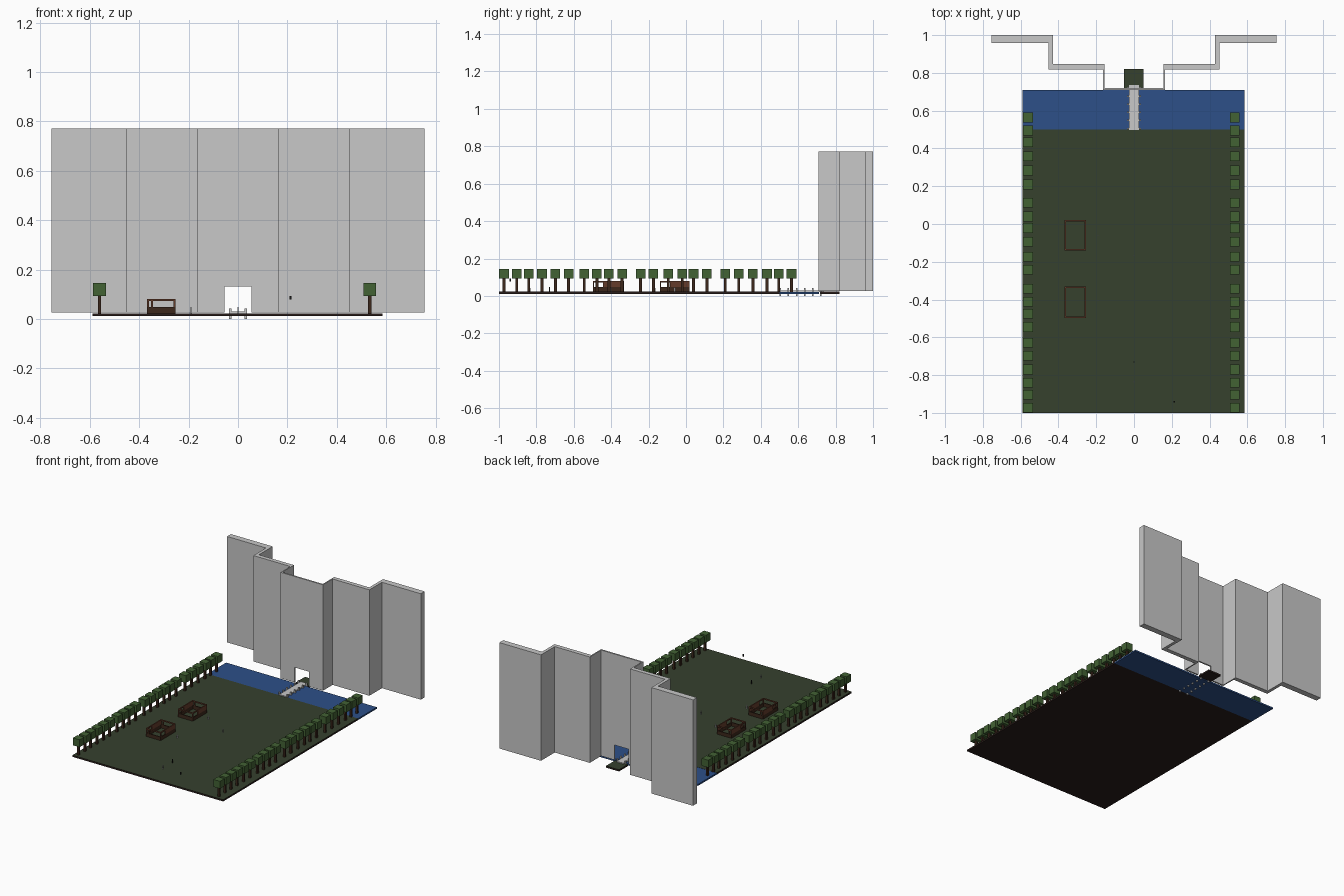
import bpy
import bmesh

cube = bpy.data.objects.get("Cube")
if cube:
    bpy.data.objects.remove(cube, do_unlink=True)


def material(name, rgb):
    m = bpy.data.materials.new(name)
    m.use_nodes = True
    m.diffuse_color = (*rgb, 1)
    m.node_tree.nodes["Principled BSDF"].inputs["Base Color"].default_value = (*rgb, 1)
    return m


STONE = material("pale grey stone", (0.58, 0.58, 0.58))
GRASS = material("dark grass green", (0.037, 0.052, 0.027))
SOIL = material("dark soil", (0.022, 0.012, 0.01))
WATER = material("moat blue", (0.026, 0.08, 0.25))
LEAF = material("leaf green", (0.055, 0.122, 0.034))
BARK = material("bark brown", (0.045, 0.02, 0.011))
TIMBER = material("red brown timber", (0.13, 0.046, 0.024))
BLACK = material("black", (0.01, 0.01, 0.01))


def finish(name, bm, *mats):
    bmesh.ops.recalc_face_normals(bm, faces=bm.faces)
    mesh = bpy.data.meshes.new(name)
    bm.to_mesh(mesh)
    bm.free()
    for m in mats:
        mesh.materials.append(m)
    obj = bpy.data.objects.new(name, mesh)
    bpy.context.collection.objects.link(obj)
    return obj


def add_box(bm, x, y, z):
    """Box from three (low, high) ranges."""
    verts = bmesh.ops.create_cube(bm, size=1)["verts"]
    for v in verts:
        for i, (lo, hi) in enumerate((x, y, z)):
            v.co[i] = lo + (v.co[i] + 0.5) * (hi - lo)


def boxes(name, mat, ranges):
    bm = bmesh.new()
    for r in ranges:
        add_box(bm, *r)
    return finish(name, bm, mat)


def around(c, half):
    return (c - half, c + half)


GROUND = 0.023

# Grass-topped earth slabs and the moat
for name, x, y in (("field", (-0.59, 0.585), (-1, 0.5)),
                   ("gate_yard", (-0.052, 0.05), (0.72, 0.82))):
    slab = boxes(name, SOIL, [(x, y, (0.011, GROUND))])
    slab.data.materials.append(GRASS)
    for f in slab.data.polygons:
        f.material_index = int(f.normal.z > 0.5)
boxes("moat_water", WATER, [((-0.59, 0.585), (0.5, 0.71), (0.011, 0.022))])

# Stepped castle wall, one half extruded from its plan and mirrored
plan = [(0.055, 0.709), (0.165, 0.709), (0.165, 0.817), (0.452, 0.817),
        (0.452, 0.957), (0.755, 0.957), (0.755, 1), (0.43, 1),
        (0.43, 0.847), (0.157, 0.847), (0.157, 0.72), (0.055, 0.72)]
for name, side in (("wall_left", 1), ("wall_right", -1)):
    bm = bmesh.new()
    base = bm.faces.new([bm.verts.new((side * x, y, 0.026)) for x, y in plan])
    top = bmesh.ops.extrude_face_region(bm, geom=[base])["geom"]
    bmesh.ops.translate(bm, vec=(0, 0, 0.746),
                        verts=[g for g in top if isinstance(g, bmesh.types.BMVert)])
    finish(name, bm, STONE)
boxes("wall_over_gate", STONE, [((-0.055, 0.055), (0.709, 0.72), (0.131, 0.772))])

# Bridge with posts standing in the moat
boxes("bridge_deck", STONE, [((-0.026, 0.026), (0.497, 0.735), (0.022, 0.03))])
boxes("bridge_posts", STONE,
      [(around(s * 0.031, 0.005), around(0.505 + 0.043 * i, 0.004), (0, 0.043))
       for s in (-1, 1) for i in range(6)])

# Rows of square trees
tree_y = [-0.973, -0.904, -0.84, -0.77, -0.698, -0.628, -0.545, -0.476,
          -0.412, -0.342, -0.243, -0.174, -0.094, -0.021, 0.04, 0.112,
          0.209, 0.283, 0.358, 0.433, 0.495, 0.564]
for side, x in (("left", 0.533), ("right", -0.561)):
    boxes(f"tree_trunks_{side}", BARK,
          [(around(x, 0.007), around(y, 0.007), (0.018, 0.094)) for y in tree_y])
    boxes(f"tree_crowns_{side}", LEAF,
          [(around(x, 0.0255), around(y, 0.0255), (0.093, 0.145)) for y in tree_y])


# Open timber pens: dark base walls, posts, top rails and part-filled sides
def ring(x, y, z, t):
    (x0, x1), (y0, y1) = x, y
    return [((x0, x1), (y0, y0 + t), z), ((x0, x1), (y1 - t, y1), z),
            ((x0, x0 + t), (y0 + t, y1 - t), z), ((x1 - t, x1), (y0 + t, y1 - t), z)]


for label, y in (("back", (-0.14, 0.02)), ("front", (-0.498, -0.332))):
    x = (-0.368, -0.254)
    t = 0.007
    boxes(f"pen_base_{label}", BARK, ring(x, y, (GROUND, 0.048), t))
    frame = ring(x, y, (0.073, 0.081), t)
    for px in (x[0], x[0] + 0.016, x[1] - t):
        for py in (y[0], y[1] - t):
            frame.append(((px, px + t), (py, py + t), (0.048, 0.073)))
    for px in (x[0], x[1] - t):
        frame.append(((px, px + t), (y[0] + 0.055, y[1] - t), (0.048, 0.073)))
    boxes(f"pen_frame_{label}", TIMBER, frame)

# Small standing figures and a hovering bird
for i, (x, y) in enumerate([(-0.19, -0.06), (-0.19, -0.405), (0, -0.167),
                            (0, -0.73), (0, -0.835)]):
    mat = BLACK if i == 3 else STONE
    boxes(f"figure_{i + 1}", mat,
          [(around(x, 0.003), around(y, 0.003), (GROUND, 0.043)),
           (around(x, 0.002), around(y, 0.002), (0.043, 0.049))])
boxes("bird", BLACK, [(around(0.212, 0.004), around(-0.94, 0.004), (0.078, 0.093))])
